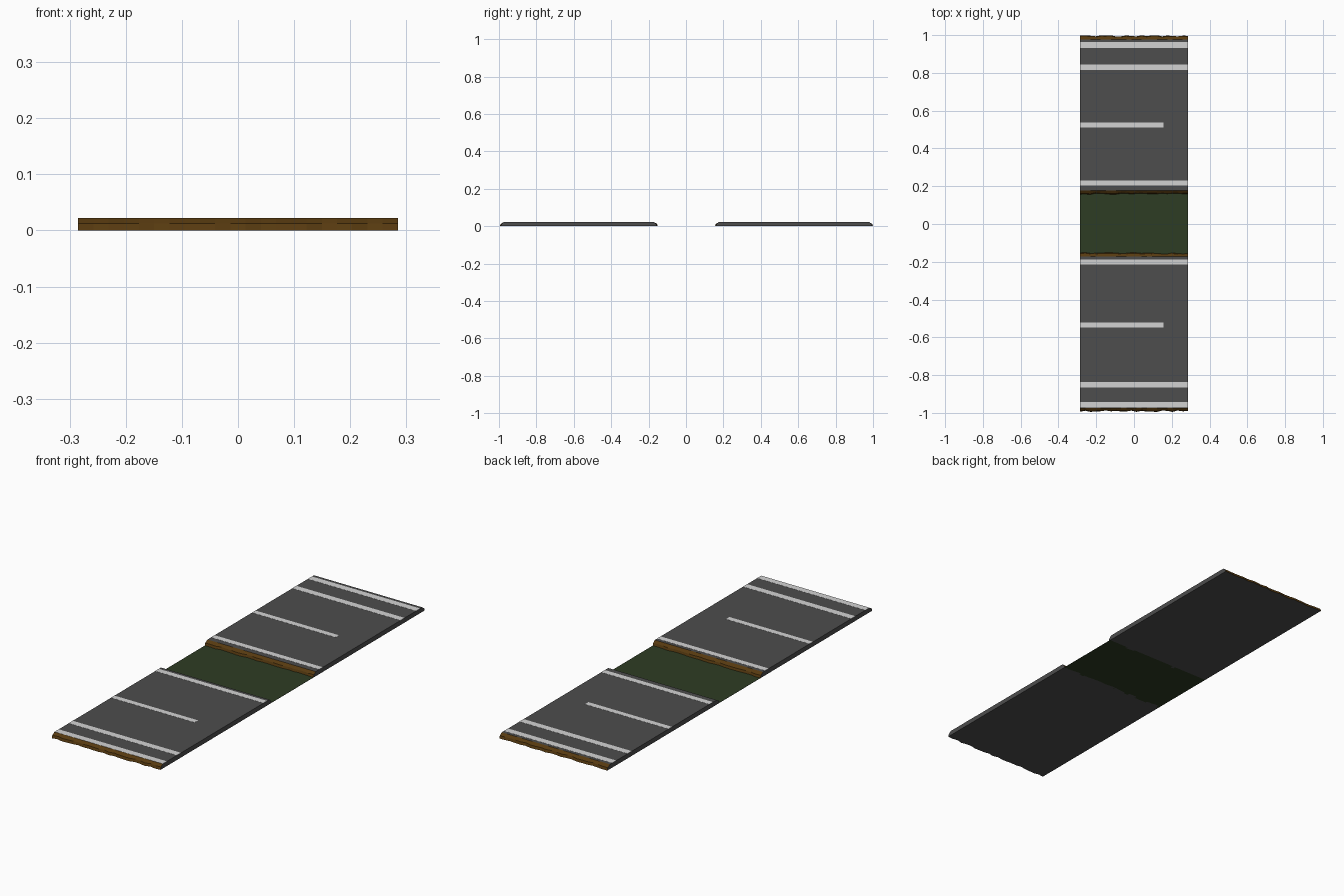
import bpy, bmesh, random

if "Cube" in bpy.data.objects:
    bpy.data.objects.remove(bpy.data.objects["Cube"])

random.seed(4)
HALF_W = 0.285   # half length of the road piece along x
TOP = 0.022      # slab thickness


def material(name, rgb):
    m = bpy.data.materials.new(name)
    m.diffuse_color = (*rgb, 1)
    m.use_nodes = True
    m.node_tree.nodes["Principled BSDF"].inputs["Base Color"].default_value = m.diffuse_color
    return m


asphalt = material("asphalt grey", (0.075, 0.075, 0.075))
dirt = material("dirt brown", (0.095, 0.042, 0.005))
grass = material("grass green", (0.027, 0.045, 0.017))
paint = material("line white", (0.65, 0.65, 0.65))


def finish(bm, name, mats):
    bmesh.ops.recalc_face_normals(bm, faces=bm.faces)
    me = bpy.data.meshes.new(name)
    bm.to_mesh(me)
    bm.free()
    ob = bpy.data.objects.new(name, me)
    for m in mats:
        me.materials.append(m)
    bpy.context.collection.objects.link(ob)
    return ob


def box(name, x0, x1, y0, y1, z0, z1, mat):
    bm = bmesh.new()
    bmesh.ops.create_cube(bm, size=1)
    for v in bm.verts:
        v.co.x = x1 if v.co.x > 0 else x0
        v.co.y = y1 if v.co.y > 0 else y0
        v.co.z = z1 if v.co.z > 0 else z0
    return finish(bm, name, [mat])


def slab(name, y0, y1, stations=22):
    """Road slab swept along x; its two long edges are ragged dirt slopes."""
    bm = bmesh.new()
    rings = []
    for i in range(stations):
        x = -HALF_W + 2 * HALF_W * i / (stations - 1)
        a, b = random.uniform(0, 0.008), random.uniform(0, 0.008)
        prof = [(y0 + a, 0), (y0 + 0.004 + a, 0.012), (y0 + 0.022, TOP),
                (y1 - 0.022, TOP), (y1 - 0.004 - b, 0.012), (y1 - b, 0)]
        rings.append([bm.verts.new((x, y, z)) for y, z in prof])
    n = 6
    for r, s in zip(rings, rings[1:]):
        for k in range(n):
            f = bm.faces.new((r[k], r[(k + 1) % n], s[(k + 1) % n], s[k]))
            f.material_index = 1 if k in (0, 1, 3, 4) else 0
    bm.faces.new(rings[0])
    bm.faces.new(rings[-1])
    return finish(bm, name, [asphalt, dirt])


# Two carriageways
slab("back_carriageway", 0.155, 1.0)
slab("front_carriageway", -0.995, -0.15)

# Grass median lying at ground level
box("grass_median", -HALF_W, HALF_W, -0.165, 0.17, 0.0, 0.001, grass)

# Painted lines: (centre y, half width, right end x)
LINES = [(0.947, 0.0155, HALF_W), (0.830, 0.0155, HALF_W),
         (0.525, 0.013, 0.155), (0.217, 0.0135, HALF_W),
         (-0.202, 0.0135, HALF_W), (-0.535, 0.013, 0.155),
         (-0.851, 0.0155, HALF_W), (-0.957, 0.0155, HALF_W)]
for i, (y, h, x1) in enumerate(LINES):
    box(f"lane_line_{i + 1}", -HALF_W, x1, y - h, y + h, TOP - 0.0005, TOP + 0.0005, paint)
